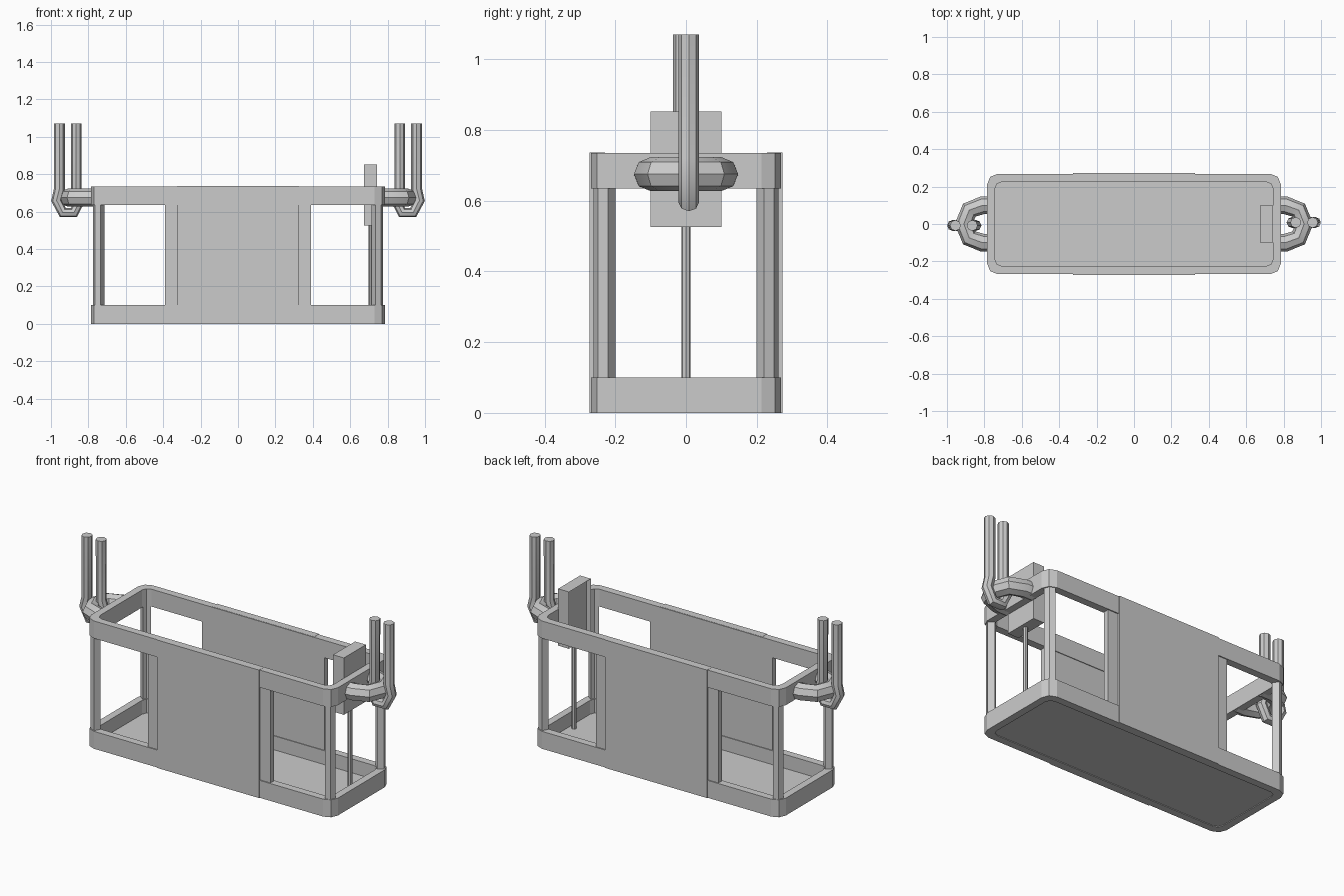
import bpy, bmesh, math

if "Cube" in bpy.data.objects:
    bpy.data.objects.remove(bpy.data.objects["Cube"])


def make_mesh(name, bm):
    bmesh.ops.recalc_face_normals(bm, faces=bm.faces)
    me = bpy.data.meshes.new(name)
    bm.to_mesh(me)
    bm.free()
    ob = bpy.data.objects.new(name, me)
    bpy.context.collection.objects.link(ob)
    return ob


def corner(hx, hy, r, sx=1, sy=1):
    pts = []
    for a in (0, 45, 90):
        t = math.radians(a)
        pts.append((sx * (hx - r + r * math.cos(t)), sy * (hy - r + r * math.sin(t))))
    return pts


def rounded_rect(hx, hy, r):
    return (corner(hx, hy, r) + corner(hx, hy, r, -1, 1)[::-1]
            + corner(hx, hy, r, -1, -1) + corner(hx, hy, r, 1, -1)[::-1])


def prism(name, pts, z0, z1):
    bm = bmesh.new()
    lo = [bm.verts.new((x, y, z0)) for x, y in pts]
    hi = [bm.verts.new((x, y, z1)) for x, y in pts]
    bm.faces.new(lo)
    bm.faces.new(hi)
    for i in range(len(pts)):
        j = (i + 1) % len(pts)
        bm.faces.new((lo[i], lo[j], hi[j], hi[i]))
    return make_mesh(name, bm)


def ring(name, outer, inner, z0, z1):
    bm = bmesh.new()
    loops = [[bm.verts.new((x, y, z)) for x, y in p]
             for p, z in ((outer, z0), (outer, z1), (inner, z1), (inner, z0))]
    n = len(outer)
    for k in range(4):
        a, b = loops[k], loops[(k + 1) % 4]
        for i in range(n):
            j = (i + 1) % n
            bm.faces.new((a[i], a[j], b[j], b[i]))
    return make_mesh(name, bm)


def box(name, x0, x1, y0, y1, z0, z1):
    return prism(name, [(x0, y0), (x1, y0), (x1, y1), (x0, y1)], z0, z1)


def tube(name, pts, radius, res):
    cu = bpy.data.curves.new(name, 'CURVE')
    cu.dimensions = '3D'
    cu.bevel_depth = radius
    cu.bevel_resolution = res
    cu.use_fill_caps = True
    sp = cu.splines.new('POLY')
    sp.points.add(len(pts) - 1)
    for p, co in zip(sp.points, pts):
        p.co = (*co, 1)
    ob = bpy.data.objects.new(name, cu)
    bpy.context.collection.objects.link(ob)
    bpy.ops.object.select_all(action='DESELECT')
    ob.select_set(True)
    bpy.context.view_layer.objects.active = ob
    bpy.ops.object.convert(target='MESH')
    ob = bpy.context.object
    ob.name = name
    bpy.ops.object.shade_smooth_by_angle(angle=math.radians(40))
    return ob


# Top and bottom bands, floor
outer = rounded_rect(0.785, 0.268, 0.055)
inner = rounded_rect(0.743, 0.225, 0.035)
ring("bottom_band", outer, inner, 0.0, 0.10)
ring("top_band", outer, inner, 0.635, 0.735)
prism("floor", rounded_rect(0.745, 0.227, 0.035), 0.004, 0.02)

# Corner posts
for sx, nx in ((1, "right"), (-1, "left")):
    for sy, ny in ((1, "back"), (-1, "front")):
        pts = corner(0.775, 0.261, 0.04, sx, sy) + corner(0.745, 0.229, 0.03, sx, sy)[::-1]
        prism(f"{ny}_{nx}_post", pts, 0.095, 0.64)

# Long side walls with slightly raised centre plates
for s, n in ((-1, "front"), (1, "back")):
    y = sorted((s * 0.23, s * 0.262))
    box(n + "_wall", -0.39, 0.39, *y, 0.095, 0.64)
    y = sorted((s * 0.229, s * 0.273))
    box(n + "_plate", -0.325, 0.325, *y, 0.0, 0.736)

# Control box with a recessed inner face, on a thin pole
ctrl = box("control_box", 0.675, 0.744, -0.10, 0.10, 0.525, 0.852)
bm = bmesh.new()
bm.from_mesh(ctrl.data)
bm.normal_update()
face = [f for f in bm.faces if f.normal.x < -0.9]
bmesh.ops.inset_region(bm, faces=face, thickness=0.02)
bmesh.ops.translate(bm, verts=face[0].verts[:], vec=(0.02, 0, 0))
bm.to_mesh(ctrl.data)
bm.free()
tube("control_pole", [(0.712, 0, 0.01), (0.712, 0, 0.56)], 0.013, 2)

# Hanging eyes and the cable loops through them, turned half round for the left end
eye = [(0.75, -0.1, 0.675), (0.81, -0.1, 0.675)]
for a in (-45, 0, 45):
    t = math.radians(a)
    eye.append((0.81 + 0.1 * math.cos(t), 0.105 * math.sin(t), 0.675))
eye += [(0.81, 0.1, 0.675), (0.75, 0.1, 0.675)]
loop = [(0.955, 1.07), (0.955, 0.72), (0.97, 0.66), (0.937, 0.595),
        (0.877, 0.595), (0.845, 0.66), (0.865, 0.72), (0.865, 1.07)]
for s, n in ((1, "right"), (-1, "left")):
    tube(n + "_eye", [(s * x, s * y, z) for x, y, z in eye], 0.048, 2)
    tube(n + "_cable_loop", [(s * x, s * 0.008, z) for x, z in loop], 0.029, 2)
